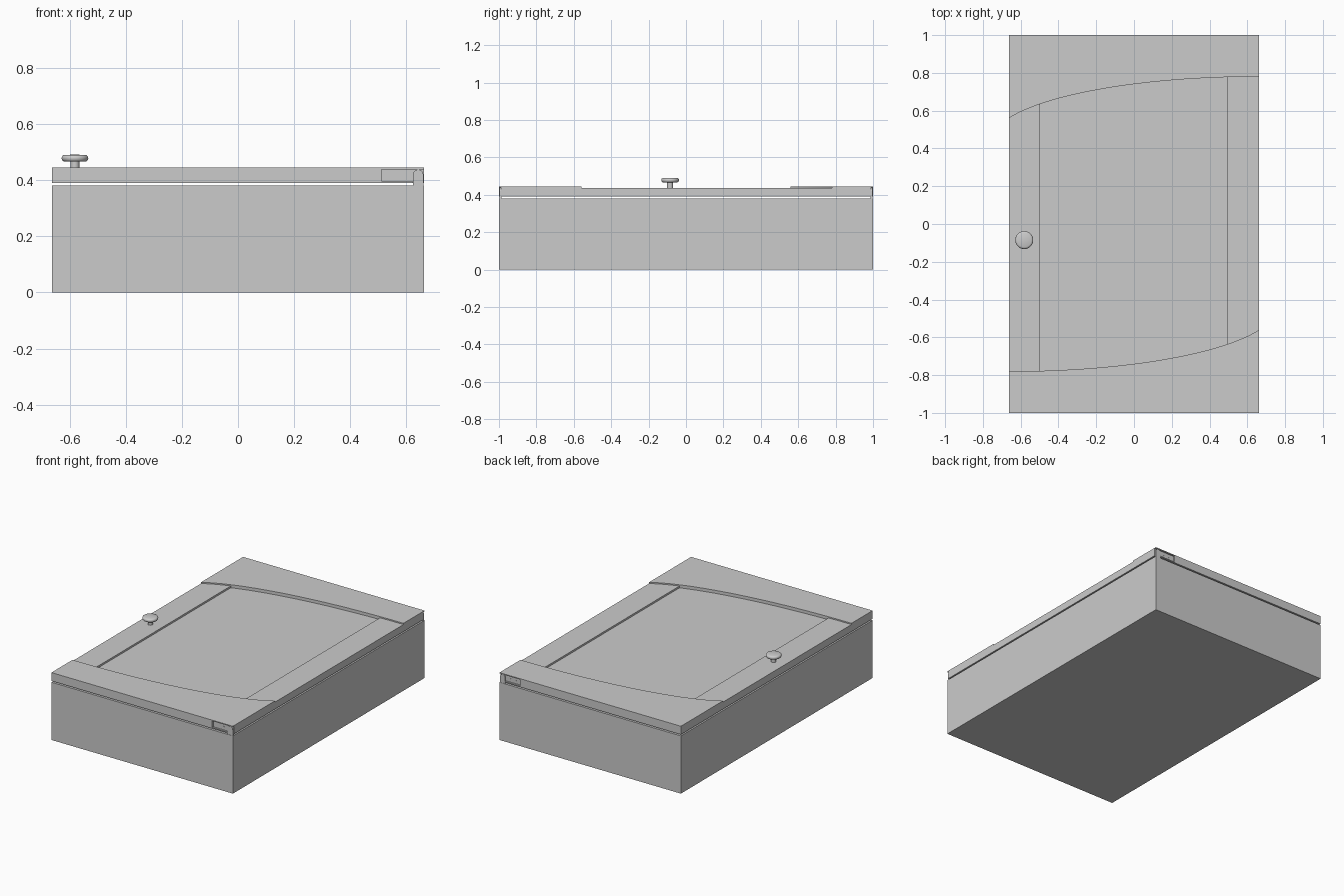
import bpy, bmesh, math

if "Cube" in bpy.data.objects:
    bpy.data.objects.remove(bpy.data.objects["Cube"])

HX = 0.663                        # half width
RAIL, STILE, PANEL, BOTTOM = 0.445, 0.437, 0.425, 0.39

gray = bpy.data.materials.new("light_gray")
gray.diffuse_color = (0.6, 0.6, 0.6, 1)
gray.use_nodes = True
gray.node_tree.nodes["Principled BSDF"].inputs["Base Color"].default_value = gray.diffuse_color


def finish(name, bm, smooth=False):
    bmesh.ops.recalc_face_normals(bm, faces=bm.faces)
    me = bpy.data.meshes.new(name)
    bm.to_mesh(me)
    bm.free()
    me.materials.append(gray)
    ob = bpy.data.objects.new(name, me)
    bpy.context.collection.objects.link(ob)
    if smooth:
        bpy.ops.object.select_all(action='DESELECT')
        ob.select_set(True)
        bpy.context.view_layer.objects.active = ob
        bpy.ops.object.shade_smooth_by_angle(angle=math.radians(35))
    return ob


def prism(name, pts, vec):
    """Extrude a closed outline along a vector."""
    bm = bmesh.new()
    face = bm.faces.new([bm.verts.new(p) for p in pts])
    new = bmesh.ops.extrude_face_region(bm, geom=[face])
    bmesh.ops.translate(bm, vec=vec, verts=[v for v in new["geom"] if isinstance(v, bmesh.types.BMVert)])
    return finish(name, bm)


def box(name, x0, x1, y0, y1, z0, z1):
    return prism(name, [(x0, y0, z0), (x1, y0, z0), (x1, y1, z0), (x0, y1, z0)], (0, 0, z1 - z0))


def lathe(name, profile, x, y, steps=40):
    bm = bmesh.new()
    vs = [bm.verts.new((r, 0, z)) for r, z in profile]
    edges = [bm.edges.new(e) for e in zip(vs, vs[1:])]
    bmesh.ops.spin(bm, geom=vs + edges, cent=(0, 0, 0), axis=(0, 0, 1), angle=2 * math.pi, steps=steps)
    bmesh.ops.remove_doubles(bm, verts=bm.verts, dist=1e-5)
    bmesh.ops.translate(bm, vec=(x, y, 0), verts=bm.verts)
    return finish(name, bm, True)


def low(x):
    """Elliptical edge of the front rail."""
    t = (x + HX) / (2 * HX)
    return -0.78 + 0.3416 * (1 - math.sqrt(1 - (t / 1.07) ** 2))


def high(x):
    return -low(-x)


def slab(name, x0, x1, f0, f1, z1, n=32):
    """Door piece between two curved edges."""
    xs = [x0 + (x1 - x0) * i / n for i in range(n + 1)]
    pts = [(x, f0(x), BOTTOM) for x in xs] + [(x, f1(x), BOTTOM) for x in reversed(xs)]
    return prism(name, pts, (0, 0, z1 - BOTTOM))


# Cabinet body
box("cabinet_body", -HX, HX, -1, 1, 0, 0.381)

# Door: stiles and sunken panel between the rails
slab("left_stile", -HX, -0.497, low, high, STILE, 12)
slab("right_stile", 0.493, HX, low, high, STILE, 12)
slab("door_panel", -0.497, 0.493, low, high, PANEL)

for s, side in ((-1, "front"), (1, "back")):
    # Rail with a curved inner edge and a pocket for the hinge
    if s < 0:
        rail = slab(side + "_rail", -HX, HX, lambda x: -1, low, RAIL, 48)
    else:
        rail = slab(side + "_rail", -HX, HX, high, lambda x: 1, RAIL, 48)
    cutters = [box(side + "_pocket_cutter", 0.512, 0.7, s * 0.988, s * 1.1, 0.397, 0.439),
               box(side + "_post_cutter", 0.622, 0.7, s * 0.988, s * 1.1, 0.35, 0.41)]
    for cutter in cutters:
        mod = rail.modifiers.new("pocket", 'BOOLEAN')
        mod.operation, mod.solver, mod.object = 'DIFFERENCE', 'EXACT', cutter
        cutter.hide_render = True
        bpy.context.view_layer.objects.active = rail
        bpy.ops.object.modifier_apply(modifier=mod.name)
        bpy.data.objects.remove(cutter)

    # Hinge leaf, round-topped post and screws
    box(side + "_hinge_leaf", 0.514, 0.64, s * 0.987, s * 0.992, 0.399, 0.437)
    arc = [(0.642 + 0.0185 * math.cos(a * math.pi / 12), s * 0.987,
            0.4195 + 0.0185 * math.sin(a * math.pi / 12)) for a in range(13)]
    prism(side + "_hinge_post", [(0.6235, s * 0.987, 0.381), (0.6605, s * 0.987, 0.381)] + arc,
          (0, s * 0.011, 0))
    for i, x in enumerate((0.55, 0.59)):
        ring = [(x + 0.006 * math.cos(a * math.pi / 8), s * 0.991,
                 0.418 + 0.006 * math.sin(a * math.pi / 8)) for a in range(16)]
        prism(f"{side}_hinge_screw_{i + 1}", ring, (0, s * 0.003, 0))

# Knob: stem and rounded disc
lathe("knob", [(0, STILE - 0.002), (0.0155, STILE - 0.002), (0.0155, 0.466), (0.038, 0.466), (0.043, 0.4685),
               (0.0465, 0.473), (0.0475, 0.479), (0.0465, 0.484), (0.043, 0.488),
               (0.037, 0.4905), (0, 0.491)], -0.581, -0.085)
